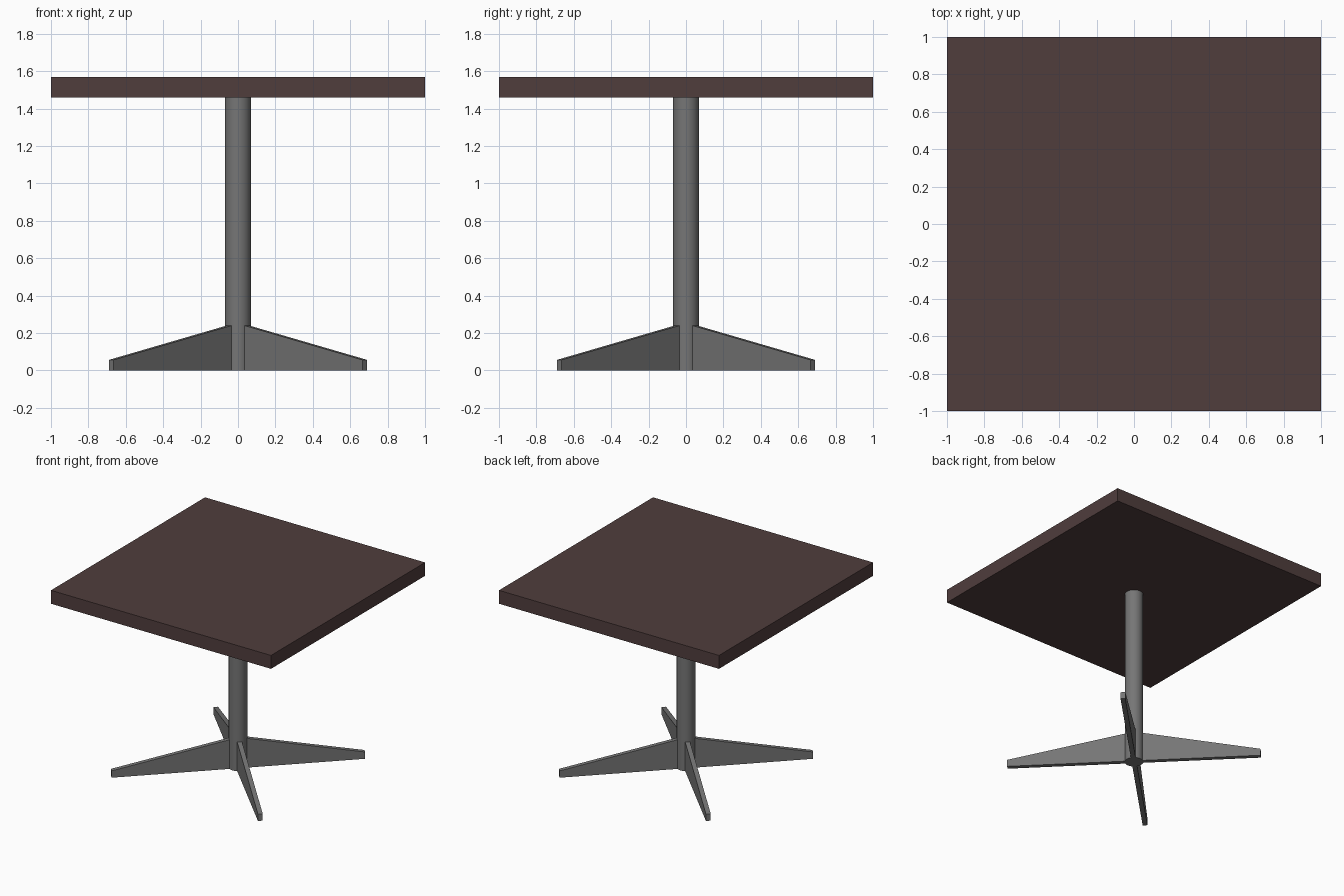
import bpy, bmesh, math
from mathutils import Matrix

if "Cube" in bpy.data.objects:
    bpy.data.objects.remove(bpy.data.objects["Cube"])

TOP_Z, UNDER_Z = 1.568, 1.458
POLE_R = 0.069


def material(name, rgb):
    mat = bpy.data.materials.new(name)
    mat.diffuse_color = (*rgb, 1)
    mat.use_nodes = True
    mat.node_tree.nodes["Principled BSDF"].inputs["Base Color"].default_value = mat.diffuse_color
    return mat


def add_leg(name, profile, thickness, angle):
    # Extrude a side profile (distance, height) and turn it about the pole
    bm = bmesh.new()
    face = bm.faces.new([bm.verts.new((d, thickness / 2, z)) for d, z in profile])
    ext = bmesh.ops.extrude_face_region(bm, geom=[face])
    verts = [v for v in ext["geom"] if isinstance(v, bmesh.types.BMVert)]
    bmesh.ops.translate(bm, verts=verts, vec=(0, -thickness, 0))
    bmesh.ops.recalc_face_normals(bm, faces=bm.faces)
    bm.transform(Matrix.Rotation(angle, 4, 'Z'))
    mesh = bpy.data.meshes.new(name)
    bm.to_mesh(mesh)
    bm.free()
    obj = bpy.data.objects.new(name, mesh)
    bpy.context.collection.objects.link(obj)
    return obj


# Square table top
bpy.ops.mesh.primitive_cube_add(size=1, location=(0, 0, (TOP_Z + UNDER_Z) / 2))
top = bpy.context.object
top.name = "table_top"
top.scale = (2, 2, TOP_Z - UNDER_Z)
bpy.ops.object.transform_apply(location=False, rotation=False, scale=True)
top.data.materials.append(material("dark_wood", (0.08, 0.047, 0.046)))

# Round central pole
bpy.ops.mesh.primitive_cylinder_add(vertices=32, radius=POLE_R, depth=UNDER_Z,
                                    location=(0, 0, UNDER_Z / 2))
pole = bpy.context.object
pole.name = "pole"
bpy.ops.object.shade_smooth_by_angle(angle=math.radians(40))
pole_mat = material("grey_metal", (0.18, 0.18, 0.18))
pole.data.materials.append(pole_mat)

# Four tapered diagonal legs
leg_profile = [(0.06, 0), (0.958, 0), (0.958, 0.056), (0.06, 0.241)]
for i in range(4):
    leg = add_leg(f"leg_{i + 1}", leg_profile, 0.036, math.radians(45 + 90 * i))
    leg.data.materials.append(pole_mat)
